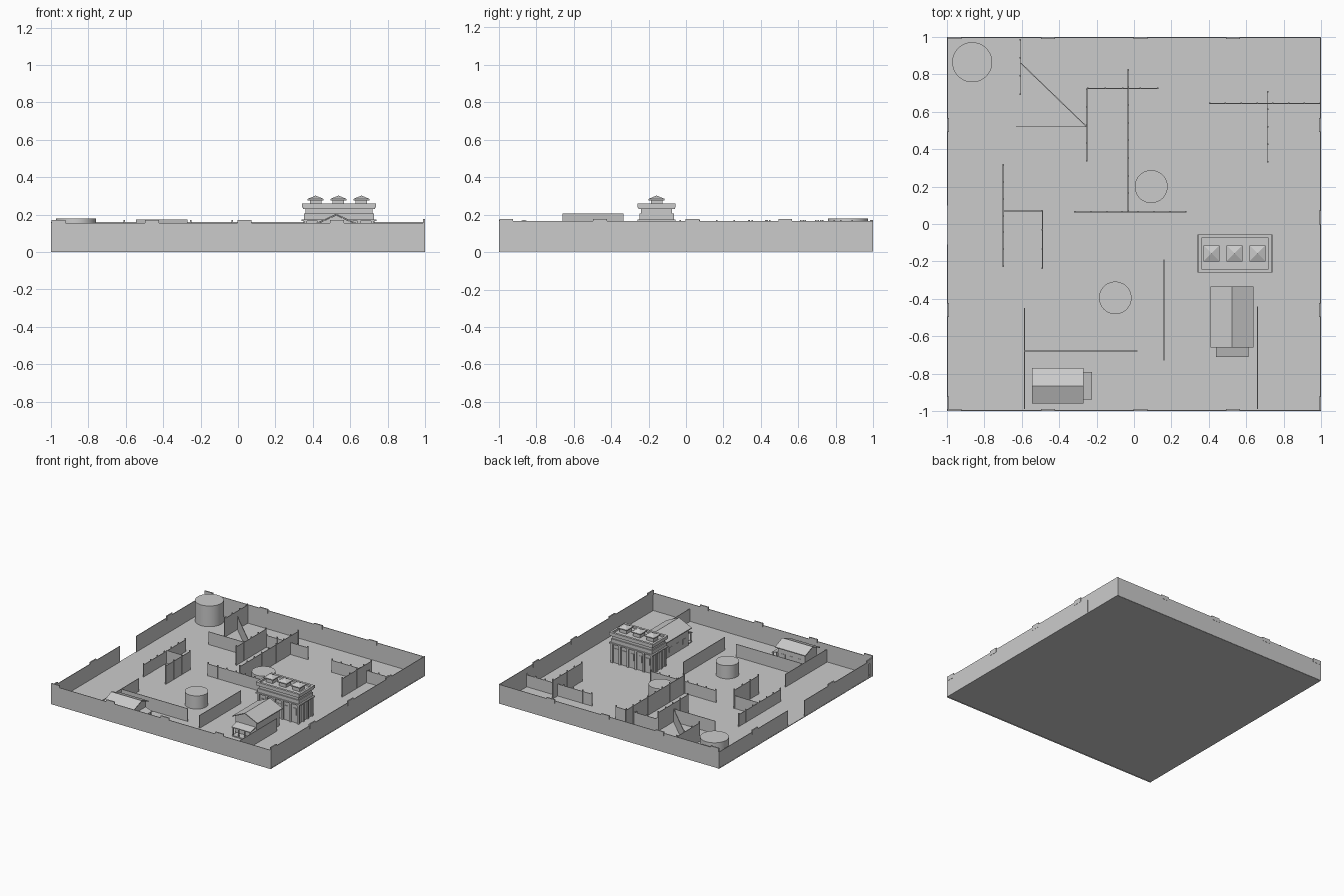
import bpy, bmesh, math
from mathutils import Matrix, Vector

if "Cube" in bpy.data.objects:
    bpy.data.objects.remove(bpy.data.objects["Cube"])

FLOOR = 0.01


def mesh_object(name, bm, M=Matrix()):
    bmesh.ops.recalc_face_normals(bm, faces=bm.faces[:])
    me = bpy.data.meshes.new(name)
    bm.to_mesh(me)
    bm.free()
    ob = bpy.data.objects.new(name, me)
    ob.matrix_world = M
    bpy.context.collection.objects.link(ob)
    return ob


def add_box(bm, x0, x1, y0, y1, z0, z1):
    m = Matrix.Translation(((x0 + x1) / 2, (y0 + y1) / 2, (z0 + z1) / 2)) @ Matrix.Diagonal((x1 - x0, y1 - y0, z1 - z0, 1))
    bmesh.ops.create_cube(bm, size=1, matrix=m)


def boxes(name, items, M=Matrix()):
    bm = bmesh.new()
    for b in items:
        add_box(bm, *b)
    return mesh_object(name, bm, M)


def prism(name, profile, y0, y1, M=Matrix()):
    # extrude an x-z profile along y
    bm = bmesh.new()
    f = bm.faces.new([bm.verts.new((x, y0, z)) for x, z in profile])
    r = bmesh.ops.extrude_face_region(bm, geom=[f])
    vs = [v for v in r["geom"] if isinstance(v, bmesh.types.BMVert)]
    bmesh.ops.translate(bm, verts=vs, vec=(0, y1 - y0, 0))
    return mesh_object(name, bm, M)


def wall(name, a, b, height, posts=False, base=0.004, t=0.005):
    # thin wall from a to b, optionally with a post at every panel joint
    a, b = Vector(a), Vector(b)
    d = b - a
    L = d.length
    M = Matrix.Translation((a.x, a.y, 0)) @ Matrix.Rotation(math.atan2(d.y, d.x), 4, "Z")
    items = [(0, L, -t / 2, t / 2, base, height)]
    if posts:
        n = max(2, round(L / 0.09))
        for i in range(n + 1):
            p = 0.004 + (L - 0.008) * i / n
            items.append((p - 0.004, p + 0.004, -0.004, 0.004, base, height + 0.012))
    return boxes(name, items, M)


# ground
boxes("ground", [(-1, 1, -0.995, 0.995, 0.004, FLOOR)])

# perimeter walls, the left one open in the middle
E = 0.996
wall("front_wall", (-1, -E), (1, -E), 0.155, base=0)
wall("back_wall", (-1, E), (1, E), 0.162, base=0.005)
wall("right_wall", (E, -1), (E, 1), 0.165, base=0.008)
wall("left_wall_front", (-E, -0.95), (-E, -0.11), 0.14)
wall("left_wall_back", (-E, 0.10), (-E, 1), 0.14)
wall("left_corner_wall", (-E, -1), (-E, -0.96), 0.155)

# raised blocks along the perimeter
caps = []
for c in (-0.96, -0.46, 0.035, 0.53):
    for s in (-1, 1):
        caps.append((c - 0.037, c + 0.037, s * 0.995 - 0.005, s * 0.995 + 0.005, 0.14, 0.172))
    caps.append((0.99, 1, c - 0.037, c + 0.037, 0.14, 0.178))
    if abs(c) > 0.2:
        caps.append((-1, -0.99, c - 0.037, c + 0.037, 0.12, 0.155))
boxes("wall_top_blocks", caps)

# tall interior fences with posts
for a, b in [((-0.608, 0.69), (-0.608, 0.99)), ((-0.252, 0.335), (-0.252, 0.725)),
             ((-0.032, 0.065), (-0.032, 0.83)), ((0.715, 0.33), (0.715, 0.71)),
             ((-0.49, -0.24), (-0.49, 0.075))]:
    wall("tall_fence", a, b, 0.16, True)

# low interior walls
for a, b, posts in [((-0.605, 0.86), (-0.255, 0.522), 0), ((-0.63, 0.52), (-0.255, 0.52), 0),
                    ((-0.25, 0.725), (0.13, 0.725), 1), ((-0.32, 0.065), (0.28, 0.065), 1),
                    ((0.40, 0.645), (1, 0.645), 1), ((-0.70, -0.23), (-0.70, 0.32), 1),
                    ((-0.70, 0.07), (-0.49, 0.07), 0), ((0.16, -0.73), (0.16, -0.19), 0),
                    ((-0.585, -0.99), (-0.585, -0.45), 0), ((-0.585, -0.68), (0.02, -0.68), 0),
                    ((0.66, -0.99), (0.66, -0.44), 0)]:
    wall("low_wall", a, b, 0.108 if posts else 0.115, bool(posts))

# round tanks
for x, y, r, h in [(-0.865, 0.865, 0.107, 0.18), (0.092, 0.2, 0.088, 0.105), (-0.1, -0.395, 0.087, 0.118)]:
    bpy.ops.mesh.primitive_cylinder_add(vertices=48, radius=r, depth=h - 0.006, location=(x, y, (h + 0.006) / 2))
    bpy.context.object.name = "round_tank"
    bpy.ops.object.shade_smooth_by_angle()

# flat-roofed hall: stacked storeys, ledges and parapet
H = Matrix.Translation((0.54, -0.157, 0))


def centred(hx, hy, z0, z1):
    return (-hx, hx, -hy, hy, z0, z1)


boxes("hall_body", [centred(0.18, 0.083, 0.006, 0.245)], H)
boxes("hall_ledges", [centred(0.2, 0.102, 0.165, 0.175), centred(0.187, 0.092, 0.175, 0.205),
                      centred(0.193, 0.098, 0.23, 0.238)], H)
bars = []
for s in (-1, 1):
    bars.append((-0.197, 0.197, s * 0.092 - 0.009, s * 0.092 + 0.009, 0.238, 0.26))
    bars.append((s * 0.188 - 0.009, s * 0.188 + 0.009, -0.083, 0.083, 0.238, 0.26))
boxes("hall_parapet", bars, H)
pillars, windows = [], []
for s in (-1, 1):
    for i in range(6):
        x = -0.18 + 0.072 * i
        pillars.append((x - 0.008, x + 0.008, s * 0.086 - 0.008, s * 0.086 + 0.008, 0.006, 0.166))
        if i < 5:
            windows.append((x + 0.02, x + 0.052, s * 0.084 - 0.003, s * 0.084 + 0.003, 0.075, 0.13))
    for y in (-0.03, 0.03):
        pillars.append((s * 0.183 - 0.007, s * 0.183 + 0.007, y - 0.008, y + 0.008, 0.006, 0.166))
boxes("hall_pillars", pillars, H)
boxes("hall_windows", windows, H)

# three roof lanterns with pyramid tops
for x in (0.415, 0.537, 0.66):
    boxes("lantern_base", [(x - 0.031, x + 0.031, -0.188, -0.126, 0.24, 0.28)])
    bm = bmesh.new()
    add_box(bm, x - 0.043, x + 0.043, -0.2, -0.114, 0.276, 0.284)
    bmesh.ops.create_cone(bm, cap_ends=True, segments=4, radius1=0.043 * math.sqrt(2), radius2=0, depth=0.018,
                          matrix=Matrix.Translation((x, -0.157, 0.293)) @ Matrix.Rotation(math.pi / 4, 4, "Z"))
    mesh_object("lantern_roof", bm)


def house(x, y, turn, hl, hw, eave, ridge, porch_depth, porch_hw):
    # gabled house, ridge along local y, porch on the local -y end
    M = Matrix.Translation((x, y, 0)) @ Matrix.Rotation(turn, 4, "Z")
    w, l = hw - 0.018, hl - 0.015
    wall_top = ridge - 0.008 - (ridge - eave) * w / hw
    prism("house_walls", [(-w, 0.006), (w, 0.006), (w, wall_top), (0, ridge - 0.008), (-w, wall_top)], -l, l, M)
    prism("house_roof", [(-hw, eave), (0, ridge), (hw, eave), (hw, eave - 0.007), (0, ridge - 0.007),
                         (-hw, eave - 0.007)], -hl, hl, M)
    # porch with sloping roof, deck and posts
    p0 = -hl - porch_depth
    z = eave - 0.045
    turn_x = M @ Matrix.Rotation(math.pi / 2, 4, "Z")
    prism("porch_roof", [(p0, z - 0.018), (-l, z), (-l, z - 0.006), (p0, z - 0.024)], -porch_hw, porch_hw, turn_x)
    parts = [(-porch_hw, porch_hw, p0 + 0.005, -l, 0.006, 0.018)]
    for i in range(4):
        px = (-1 + 2 * i / 3) * (porch_hw - 0.008)
        parts.append((px - 0.004, px + 0.004, p0 + 0.006, p0 + 0.014, 0.006, z - 0.018))
    boxes("porch_frame", parts, M)
    # windows and door
    wins = [(-0.015, 0.015, -l - 0.003, -l + 0.003, 0.018, 0.07)]
    for s in (-1, 1):
        for i in range(3):
            wy = (i - 1) * l * 0.6
            wins.append((s * w - 0.003, s * w + 0.003, wy - 0.018, wy + 0.018, 0.045, 0.085))
    boxes("house_openings", wins, M)


# M turned a quarter puts profile x along local y for the porch roof
house(0.525, -0.4975, 0, 0.163, 0.115, 0.152, 0.205, 0.05, 0.087)
house(-0.4075, -0.865, math.pi / 2, 0.138, 0.095, 0.135, 0.173, 0.045, 0.073)
